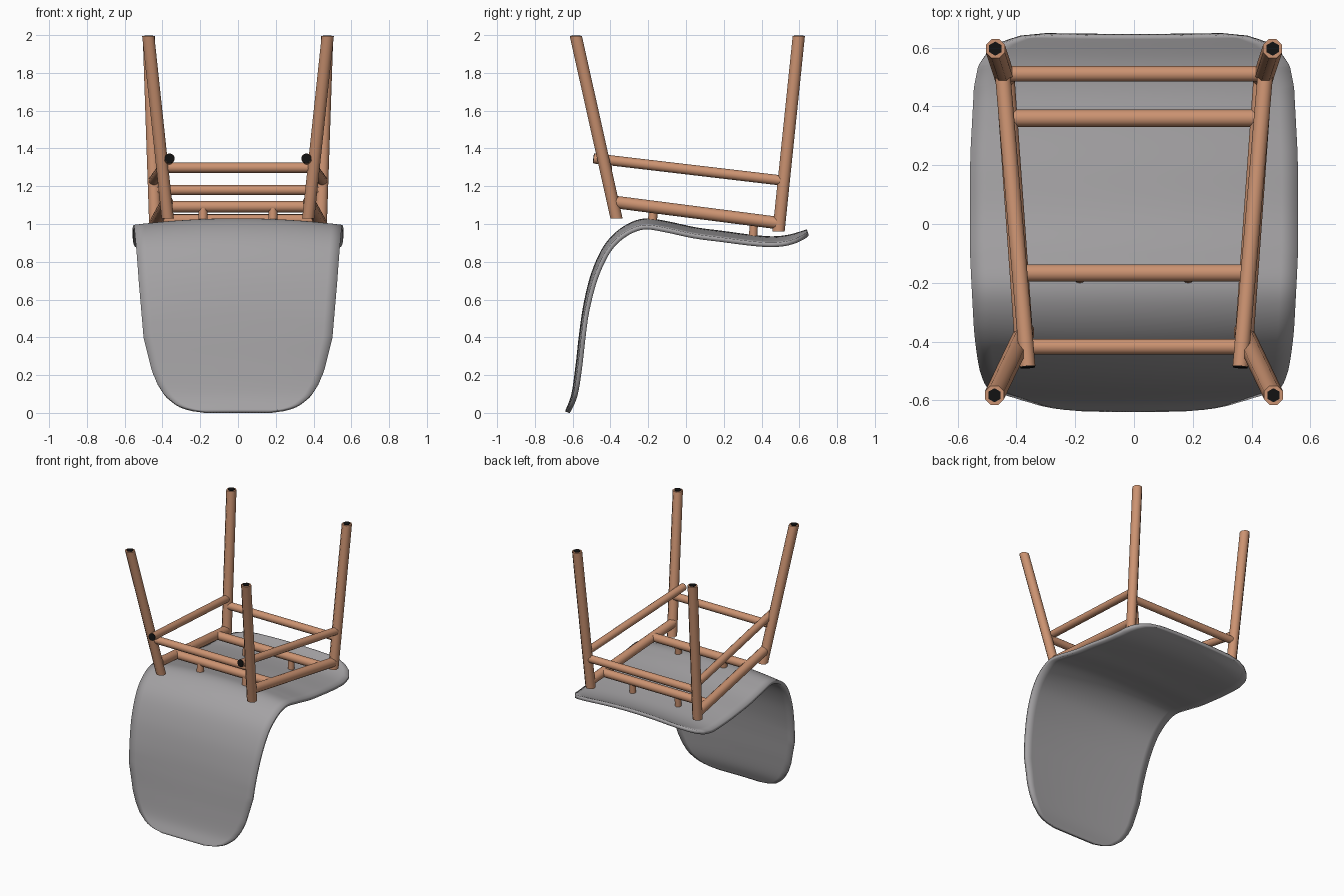
import bpy, bmesh, math
from mathutils import Vector

if "Cube" in bpy.data.objects:
    bpy.data.objects.remove(bpy.data.objects["Cube"])


def material(name, rgb):
    m = bpy.data.materials.new(name)
    m.diffuse_color = (*rgb, 1)
    m.use_nodes = True
    m.node_tree.nodes["Principled BSDF"].inputs["Base Color"].default_value = m.diffuse_color
    return m


GREY = material("grey shell", (0.37, 0.36, 0.37))
WOOD = material("copper wood", (0.60, 0.29, 0.165))
BLACK = material("black", (0.006, 0.006, 0.006))


def add_object(name, bm, mat, angle=40):
    mesh = bpy.data.meshes.new(name)
    bm.to_mesh(mesh)
    bm.free()
    mesh.materials.append(mat)
    ob = bpy.data.objects.new(name, mesh)
    bpy.context.collection.objects.link(ob)
    bpy.ops.object.select_all(action='DESELECT')
    ob.select_set(True)
    bpy.context.view_layer.objects.active = ob
    bpy.ops.object.shade_smooth_by_angle(angle=math.radians(angle))
    return ob


def rod(name, a, b, r, sides=14, level_ends=False, mat=WOOD):
    """Cylinder from a to b; level_ends cuts both ends horizontally."""
    a, b = Vector(a), Vector(b)
    q = (b - a).to_track_quat('Z', 'Y')
    bm = bmesh.new()
    rings = []
    for p in (a, b):
        ring = []
        for k in range(sides):
            t = 2 * math.pi * (k + 0.5) / sides
            o = Vector((r * math.cos(t), r * math.sin(t), 0))
            ring.append(bm.verts.new(p + (o if level_ends else q @ o)))
        rings.append(ring)
    for k in range(sides):
        n = (k + 1) % sides
        bm.faces.new((rings[0][k], rings[0][n], rings[1][n], rings[1][k]))
    bm.faces.new(rings[0][::-1])
    bm.faces.new(rings[1])
    bmesh.ops.recalc_face_normals(bm, faces=bm.faces)
    return add_object(name, bm, mat, 50)


def interp(table, x):
    for (x0, y0), (x1, y1) in zip(table, table[1:]):
        if x <= x1:
            return y0 + (y1 - y0) * (x - x0) / (x1 - x0)
    return table[-1][1]


# Shell: one bent sheet swept along a side profile (y, z)
profile = [(-0.64, 0.008), (-0.607, 0.1), (-0.585, 0.25), (-0.566, 0.42), (-0.542, 0.58),
           (-0.505, 0.73), (-0.45, 0.86), (-0.385, 0.945), (-0.30, 1.005), (-0.21, 1.03),
           (-0.1, 1.015), (0.05, 0.983), (0.2, 0.963), (0.35, 0.943), (0.46, 0.935),
           (0.55, 0.945), (0.64, 0.972)]
P = [Vector(p) for p in profile]
P = [2 * P[0] - P[1]] + P + [2 * P[-1] - P[-2]]
path = []
for i in range(1, len(P) - 2):
    for k in range(8):
        t = k / 8
        p0, p1, p2, p3 = P[i - 1:i + 3]
        path.append(0.5 * (2 * p1 + (p2 - p0) * t + (2 * p0 - 5 * p1 + 4 * p2 - p3) * t * t
                           + (3 * p1 - p0 - 3 * p2 + p3) * t ** 3))
path.append(P[-2])
dist = [0]
for a, b in zip(path, path[1:]):
    dist.append(dist[-1] + (b - a).length)
total = dist[-1]

# Half widths by distance from the backrest end and from the seat end
back_w = [(0, 0.17), (0.015, 0.26), (0.04, 0.32), (0.09, 0.385), (0.15, 0.425), (0.22, 0.455),
          (0.4, 0.5), (0.7, 0.525), (1.0, 0.545), (1.3, 0.558), (3, 0.56)]
seat_w = [(0, 0.30), (0.012, 0.39), (0.035, 0.45), (0.07, 0.50), (0.11, 0.53),
          (0.18, 0.545), (0.4, 0.557), (0.6, 0.56), (3, 0.56)]
bm = bmesh.new()
N = 20
rows = []
for i, p in enumerate(path):
    tan = (path[min(i + 1, len(path) - 1)] - path[max(i - 1, 0)]).normalized()
    inward = Vector((tan.y, -tan.x))
    s = dist[i]
    w = min(interp(back_w, s), interp(seat_w, total - s))
    dish = interp([(0, 0.02), (0.5, 0.014), (0.9, 0.025), (1.2, 0.035), (3, 0.033)], s)
    row = []
    for j in range(N + 1):
        x = w * (2 * j / N - 1)
        q = p + inward * dish * (x / 0.55) ** 2
        row.append(bm.verts.new((x, q.x, q.y)))
    rows.append(row)
for r0, r1 in zip(rows, rows[1:]):
    for j in range(N):
        bm.faces.new((r0[j], r0[j + 1], r1[j + 1], r1[j]))
shell = add_object("seat_shell", bm, GREY)
solid = shell.modifiers.new("thickness", 'SOLIDIFY')
solid.thickness = 0.024
solid.offset = -1

for side, s in (("left", -1), ("right", 1)):
    # Legs with black foot plates
    for name, top, low in (("front_leg", (0.475, -0.583, 1.994), (0.372, -0.368, 1.03)),
                           ("rear_leg", (0.472, 0.597, 1.994), (0.437, 0.49, 0.96))):
        t = Vector((s * top[0], top[1], top[2]))
        rod(f"{name}_{side}", (s * low[0], low[1], low[2]), t, 0.035, 8, True)
        rod(f"{name}_foot_{side}", t - Vector((0, 0, 0.002)), t + Vector((0, 0, 0.005)),
            0.024, 6, True, BLACK)
    # Side stretchers; the upper one pokes past the front leg with a black end
    a, b = Vector((s * 0.362, -0.485, 1.347)), Vector((s * 0.447, 0.51, 1.23))
    rod(f"upper_side_stretcher_{side}", a, b, 0.027)
    d = (b - a).normalized()
    rod(f"stretcher_end_{side}", a - d * 0.004, a + d * 0.002, 0.0255, mat=BLACK)
    rod(f"lower_side_rail_{side}", (s * 0.376, -0.38, 1.117), (s * 0.438, 0.49, 1.005), 0.033)
    # Short pegs holding the shell
    rod(f"front_peg_{side}", (s * 0.185, -0.178, 1.01), (s * 0.185, -0.172, 1.09), 0.024)
    rod(f"rear_peg_{side}", (s * 0.185, 0.355, 0.93), (s * 0.185, 0.36, 1.02), 0.022)

# Cross bars between the sides
for name, w, y, z, r in (("front_cross_bar", 0.385, -0.418, 1.298, 0.027),
                         ("rear_cross_bar", 0.44, 0.511, 1.18, 0.027),
                         ("front_seat_bar", 0.385, -0.167, 1.092, 0.03),
                         ("rear_seat_bar", 0.425, 0.36, 1.022, 0.03)):
    rod(name, (-w, y, z), (w, y, z), r)
